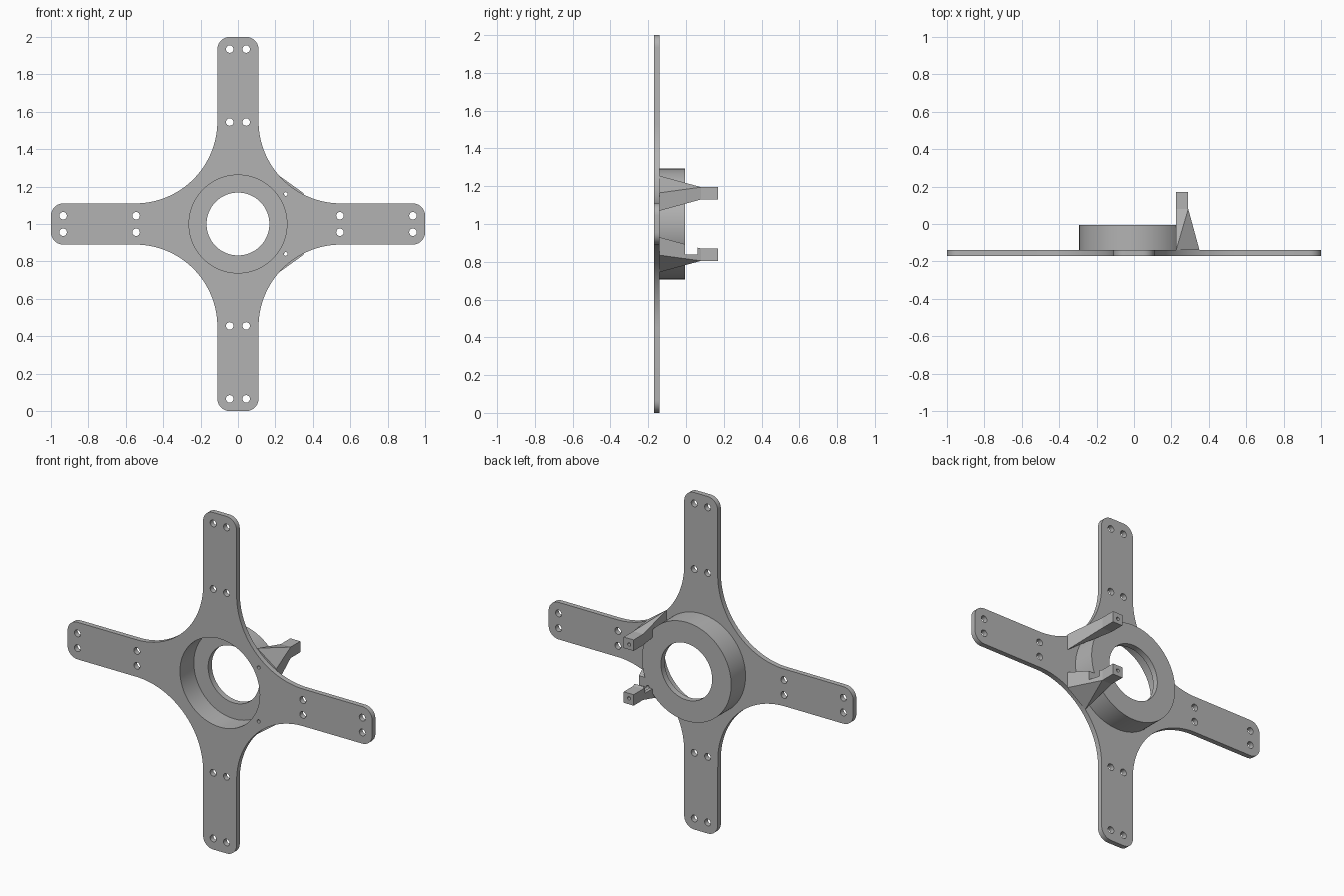
import bpy, bmesh
from math import sin, cos, pi, radians
from mathutils import Vector

cube = bpy.data.objects.get("Cube")
if cube:
    bpy.data.objects.remove(cube, do_unlink=True)

grey = bpy.data.materials.new("plain grey")
grey.use_nodes = True
grey.diffuse_color = (0.45, 0.45, 0.45, 1)
grey.node_tree.nodes["Principled BSDF"].inputs["Base Color"].default_value = grey.diffuse_color

FRONT, BACK, END = -0.17, -0.14, 0.17     # plate front, plate back, lug tip (y)
POCKET, BORE, CUP = 0.262, 0.168, 0.293   # radii of the central cup
LUG_HOLE = (0.255, 0.16)


def arc(cx, cy, r, start, end, steps):
    return [(cx + r * cos(radians(start + (end - start) * i / steps)),
             cy + r * sin(radians(start + (end - start) * i / steps)))
            for i in range(steps + 1)]


def circle(cx, cy, r, steps=24):
    return arc(cx, cy, r, 0, 360, steps)[:-1]


def add_mesh(name, bm):
    bmesh.ops.recalc_face_normals(bm, faces=bm.faces)
    mesh = bpy.data.meshes.new(name)
    bm.to_mesh(mesh)
    bm.free()
    obj = bpy.data.objects.new(name, mesh)
    bpy.context.collection.objects.link(obj)
    obj.data.materials.append(grey)
    return obj


def select(obj):
    bpy.ops.object.select_all(action='DESELECT')
    obj.select_set(True)
    bpy.context.view_layer.objects.active = obj


def smooth(obj):
    select(obj)
    bpy.ops.object.shade_smooth_by_angle(angle=radians(30))


def cut(obj, cutter):
    cutter.hide_render = True
    cutter.hide_viewport = True
    cutter.display_type = 'WIRE'
    mod = obj.modifiers.new("cut", 'BOOLEAN')
    mod.operation = 'DIFFERENCE'
    mod.solver = 'EXACT'
    mod.object = cutter


# Cross plate: one quarter outline turned four times, with round holes
half, corner, fillet = 0.11, 0.065, 0.44
quarter = (arc(1 - corner, -half + corner, corner, -90, 0, 8)
           + arc(1 - corner, half - corner, corner, 0, 90, 8)
           + arc(half + fillet, half + fillet, fillet, 270, 180, 32)[:-1])
outline, holes = [], [circle(0, 0, POCKET, 96)]
for turn in range(4):
    c, s = round(cos(turn * pi / 2)), round(sin(turn * pi / 2))
    outline += [(c * x - s * y, s * x + c * y) for x, y in quarter]
    for along in (0.545, 0.935):
        for side in (-0.044, 0.044):
            holes.append(circle(c * along - s * side, s * along + c * side, 0.02))
for side in (-1, 1):
    holes.append(circle(LUG_HOLE[0], side * LUG_HOLE[1], 0.01, 16))

curve = bpy.data.curves.new("cross_plate", 'CURVE')
curve.dimensions = '2D'
curve.fill_mode = 'BOTH'
curve.extrude = (BACK - FRONT) / 2
for loop in [outline] + holes:
    spline = curve.splines.new('POLY')
    spline.points.add(len(loop) - 1)
    for point, (x, y) in zip(spline.points, loop):
        point.co = (x, y, 0, 1)
    spline.use_cyclic_u = True
plate = bpy.data.objects.new("cross_plate", curve)
bpy.context.collection.objects.link(plate)
plate.location = (0, (FRONT + BACK) / 2, 1)
plate.rotation_euler.x = pi / 2
select(plate)
bpy.ops.object.convert(target='MESH')
plate = bpy.context.view_layer.objects.active
bm = bmesh.new()
bm.from_mesh(plate.data)
bmesh.ops.remove_doubles(bm, verts=bm.verts, dist=0.0001)
bmesh.ops.recalc_face_normals(bm, faces=bm.faces)
bm.to_mesh(plate.data)
bm.free()
plate.data.materials.clear()
plate.data.materials.append(grey)
smooth(plate)

# Central cup: wall and bored rear floor, turned about the y axis
profile = [(POCKET, BACK), (CUP, BACK), (CUP, -0.005), (BORE, -0.005),
           (BORE, -0.04), (POCKET, -0.04)]
bm = bmesh.new()
rings = [[bm.verts.new((x, y, 1 + z)) for x, z in circle(0, 0, r, 96)] for r, y in profile]
for a, b in zip(rings, rings[1:] + rings[:1]):
    for i in range(96):
        j = (i + 1) % 96
        bm.faces.new((a[i], a[j], b[j], b[i]))
smooth(add_mesh("central_cup", bm))


def hull_part(name, points):
    bm = bmesh.new()
    for p in points:
        bm.verts.new(p)
    bmesh.ops.convex_hull(bm, input=bm.verts[:])
    bmesh.ops.dissolve_limit(bm, angle_limit=0.01, verts=bm.verts[:], edges=bm.edges[:])
    return add_mesh(name, bm)


def box(x0, x1, y0, y1, z0, z1):
    return [(x, y, z) for x in (x0, x1) for y in (y0, y1) for z in (z0, z1)]


# Rear lugs: slanted foot blending into a square post, drilled lengthwise
for name, side in (("upper", 1), ("lower", -1)):
    foot = [(0.225, 0.16), (0.225, 0.255), (0.35, 0.165), (0.35, 0.07)]
    neck = [(0.225, 0.13), (0.225, 0.195), (0.29, 0.195), (0.29, 0.13)]
    base = hull_part(name + "_lug_foot",
                     [(x, BACK, 1 + side * z) for x, z in foot]
                     + [(x, 0.08, 1 + side * z) for x, z in neck])
    post = hull_part(name + "_lug_post",
                     [(x, y, 1 + side * z) for x, z in neck for y in (0.08, END)])
    bm = bmesh.new()
    ends = [[bm.verts.new((x, y, 1 + side * z)) for x, z in circle(*LUG_HOLE, 0.01, 16)]
            for y in (-0.2, 0.2)]
    for i in range(16):
        bm.faces.new((ends[0][i], ends[0][i - 1], ends[1][i - 1], ends[1][i]))
    bm.faces.new(ends[0])
    bm.faces.new(ends[1])
    drill = add_mesh(name + "_drill_cutter", bm)
    cut(base, drill)
    cut(post, drill)
    if side < 0:
        # Notch in the inner side of the lower lug
        cut(base, hull_part("notch_cutter", box(0.2, 0.4, -0.005, 0.062, 0.838, 0.95)))
